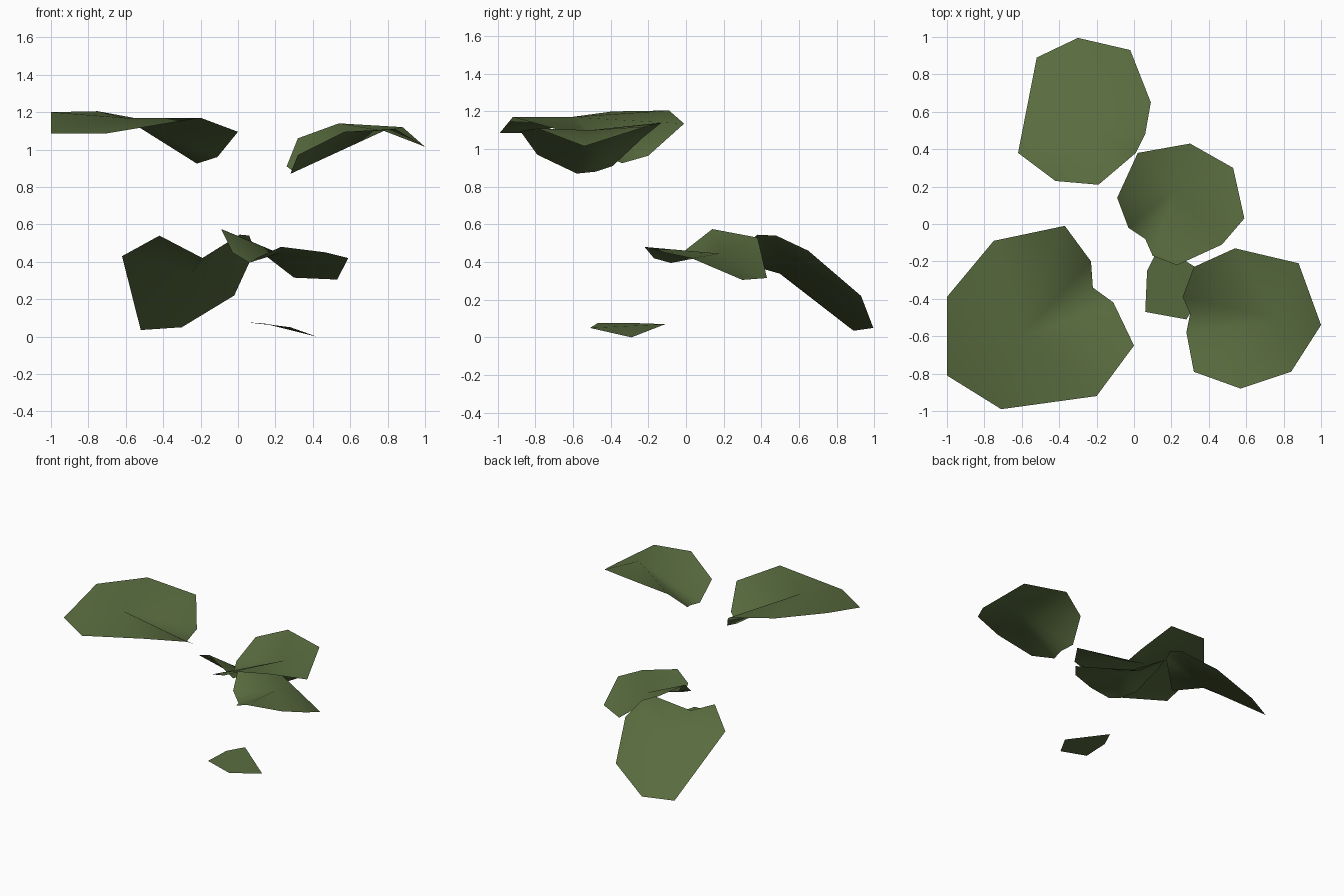
import bpy, bmesh

green = bpy.data.materials.new("leaf green")
green.diffuse_color = (0.100, 0.150, 0.050, 1)


def leaf(name, centre, rim):
    """Thin smooth leaf blade: a fan from the centre; rim starts at the stalk notch."""
    bm = bmesh.new()
    mid = bm.verts.new(centre)
    edge = [bm.verts.new(p) for p in rim]
    for a, b in zip(edge, edge[1:] + edge[:1]):
        f = bm.faces.new((mid, a, b))
        f.smooth = True
        f.normal_update()
    if sum(f.normal.z for f in bm.faces) < 0:
        bmesh.ops.reverse_faces(bm, faces=bm.faces[:])
    mesh = bpy.data.meshes.new(name)
    bm.to_mesh(mesh)
    bm.free()
    mesh.materials.append(green)
    ob = bpy.data.objects.new(name, mesh)
    bpy.context.collection.objects.link(ob)
    return ob


# Upper pair of leaves
leaf("upper_left_leaf", (-.61, -.61, 1.17), [
    (-.22, -.34, .925), (-.11, -.42, .96), (0, -.65, 1.095), (-.2, -.92, 1.17),
    (-.71, -.99, 1.085), (-1, -.81, 1.085), (-1, -.39, 1.20), (-.75, -.09, 1.205),
    (-.37, -.01, 1.135), (-.23, -.20, .965)])
leaf("upper_right_leaf", (.78, -.51, 1.10), [
    (.30, -.48, .88), (.26, -.39, .91), (.32, -.23, 1.06), (.54, -.13, 1.14),
    (.88, -.21, 1.12), (1, -.54, 1.015), (.84, -.79, 1.11), (.57, -.88, 1.095),
    (.32, -.79, .97), (.28, -.58, .87)])

# Middle pair of leaves
leaf("middle_leaf", (.22, .18, .445), [
    (.06, -.08, .395), (.10, -.17, .42), (.23, -.22, .48), (.47, -.11, .45),
    (.59, .03, .42), (.53, .30, .305), (.30, .43, .315), (.02, .38, .53),
    (-.09, .14, .575), (-.03, -.02, .45)])
leaf("back_drooping_leaf", (-.25, .51, .335), [
    (-.19, .21, .42), (.01, .38, .545), (.06, .48, .54), (.09, .65, .46),
    (-.02, .93, .22), (-.30, .995, .05), (-.52, .89, .035), (-.62, .38, .43),
    (-.42, .23, .54)])

# Small leaf near the ground
leaf("ground_leaf", (.2, -.31, .06), [
    (.06, -.47, .075), (.07, -.25, .075), (.14, -.11, .07), (.42, -.29, 0),
    (.28, -.51, .05)])
